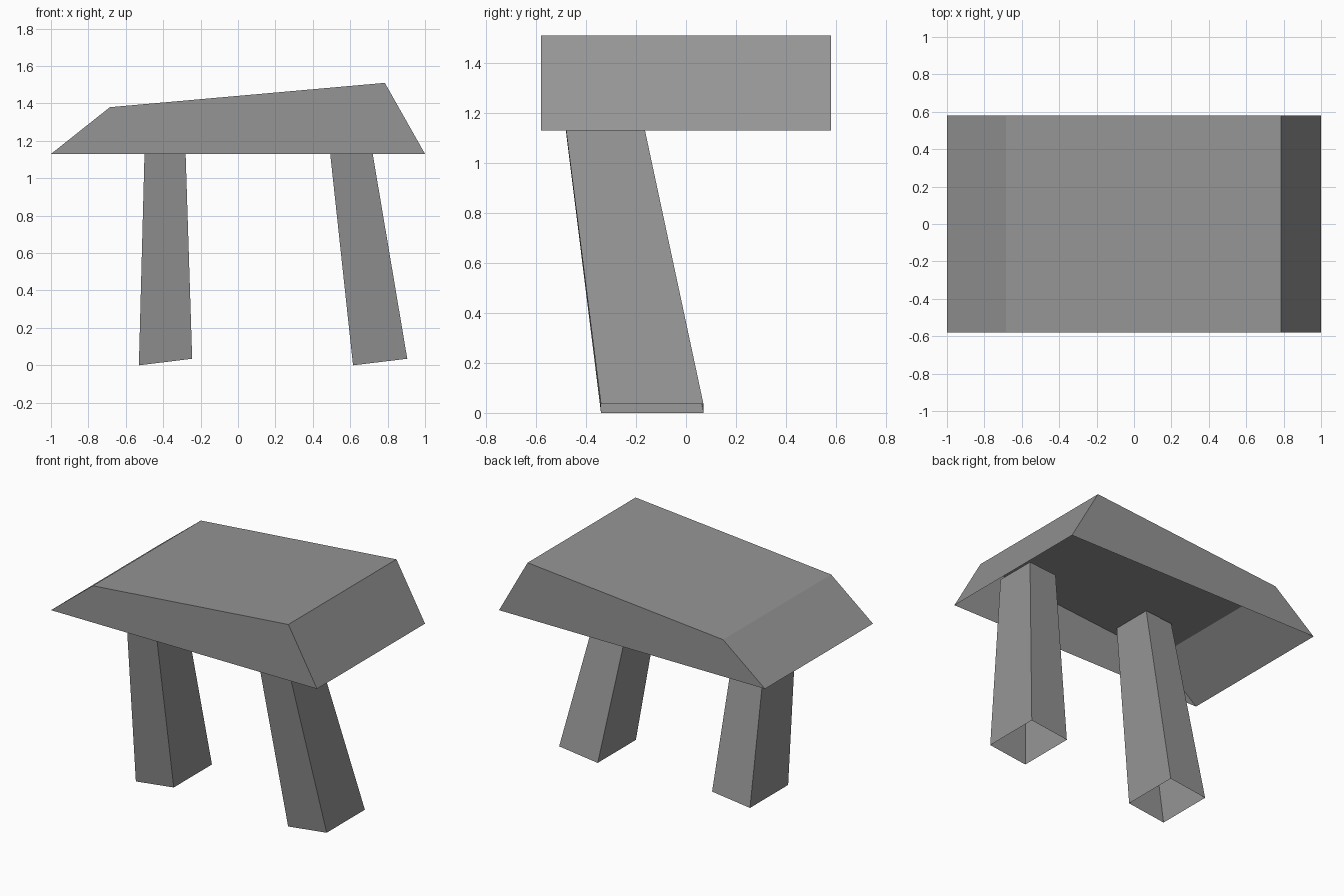
import bpy, bmesh

cube = bpy.data.objects.get("Cube")
if cube:
    bpy.data.objects.remove(cube, do_unlink=True)

grey = bpy.data.materials.new("stone grey")
grey.use_nodes = True
colour = (0.3, 0.3, 0.3, 1)
grey.diffuse_color = colour
grey.node_tree.nodes["Principled BSDF"].inputs["Base Color"].default_value = colour


def shell(name, front, back, open_edge):
    """Join a front and a back outline (same order, counter-clockwise from
    the front) into a flat-shaded shell, leaving one side open."""
    bm = bmesh.new()
    f = [bm.verts.new(p) for p in front]
    b = [bm.verts.new(p) for p in back]
    bm.faces.new(f)
    bm.faces.new(b[::-1])
    for i in range(len(f)):
        j = (i + 1) % len(f)
        if i != open_edge:
            bm.faces.new((f[j], f[i], b[i], b[j]))
    mesh = bpy.data.meshes.new(name)
    bm.to_mesh(mesh)
    bm.free()
    mesh.materials.append(grey)
    obj = bpy.data.objects.new(name, mesh)
    bpy.context.collection.objects.link(obj)


# Hollow slanted slab, open underneath
profile = [(-1, 1.13), (1, 1.13), (0.785, 1.51), (-0.685, 1.38)]
shell("slab", [(x, -0.58, z) for x, z in profile],
      [(x, 0.58, z) for x, z in profile], 0)


# Tapered hollow legs leaning forward, open at the foot
def leg(name, foot_left, foot_right, top_left, top_right):
    outline = [(foot_left, 0), (foot_right, 0.035), (top_right, 1.41), (top_left, 1.39)]
    front_y = (-0.34, -0.34, -0.515, -0.513)
    back_y = (0.07, 0.07, -0.224, -0.22)
    shell(name, [(x, y, z) for (x, z), y in zip(outline, front_y)],
          [(x, y, z) for (x, z), y in zip(outline, back_y)], 0)


leg("right_leg", -0.53, -0.245, -0.493, -0.289)
leg("left_leg", 0.615, 0.905, 0.465, 0.673)
